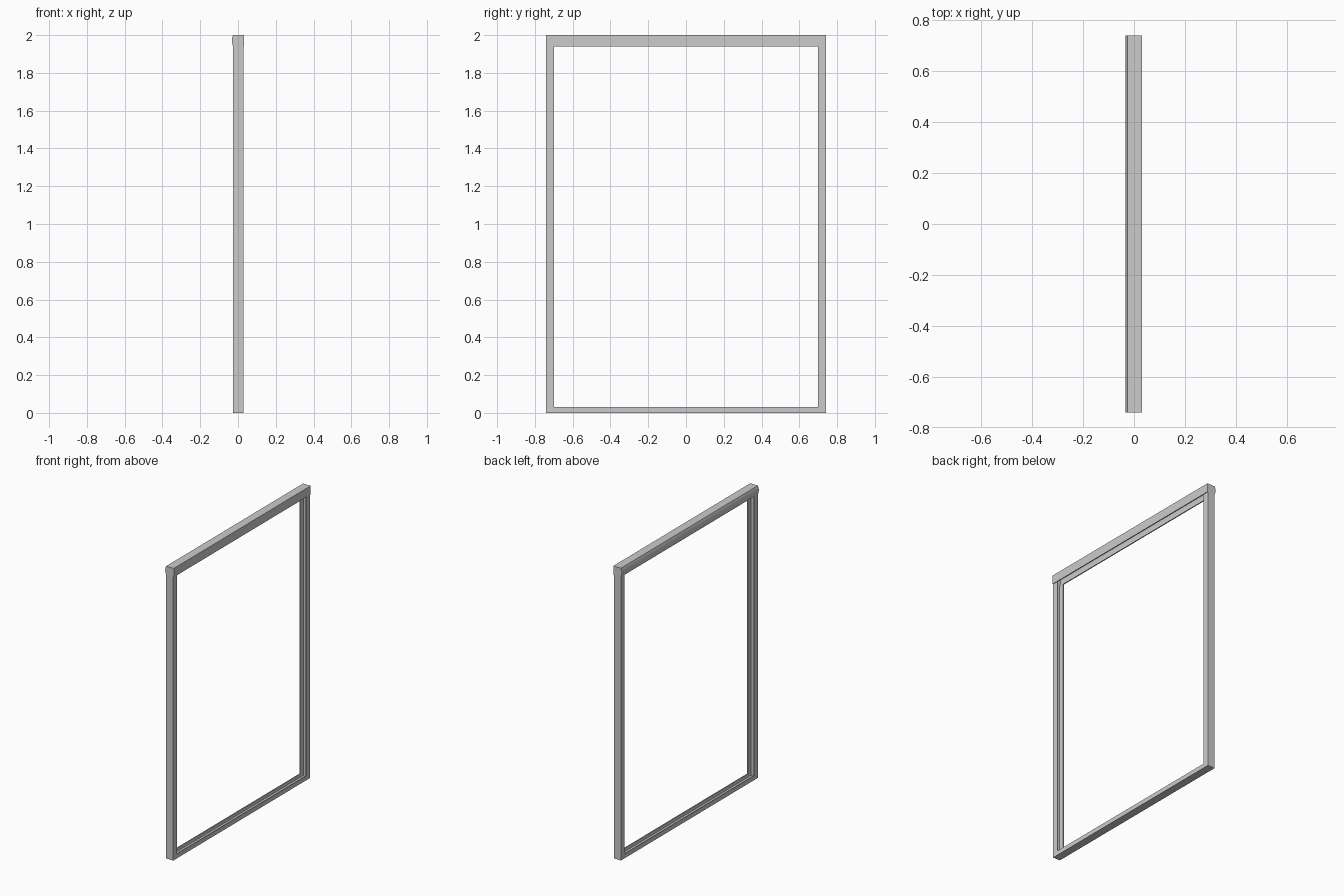
import bpy, bmesh, math
from mathutils import Vector

if "Cube" in bpy.data.objects:
    bpy.data.objects.remove(bpy.data.objects["Cube"])

W, H = 0.74, 2.0          # half width, height
XB, XF = -0.026, 0.028    # rail back and front
T = 0.007                 # wall thickness
HEAD_Z = 1.94             # underside of the head housing


def extrude(name, profile, to_3d, a, b):
    """Extrude a closed 2D profile between positions a and b."""
    bm = bmesh.new()
    verts = [bm.verts.new(to_3d(u, v, a)) for u, v in profile]
    face = bm.faces.new(verts)
    res = bmesh.ops.extrude_face_region(bm, geom=[face])
    shift = Vector(to_3d(0, 0, b)) - Vector(to_3d(0, 0, a))
    moved = [g for g in res["geom"] if isinstance(g, bmesh.types.BMVert)]
    bmesh.ops.translate(bm, vec=shift, verts=moved)
    bmesh.ops.recalc_face_normals(bm, faces=bm.faces)
    mesh = bpy.data.meshes.new(name)
    bm.to_mesh(mesh)
    bm.free()
    obj = bpy.data.objects.new(name, mesh)
    bpy.context.collection.objects.link(obj)
    return obj


def channel(base, lip):
    """U-shaped section, closed at base and open at lip."""
    floor = base + math.copysign(T, lip - base)
    return [(XB, base), (XF, base), (XF, lip), (XF - T, lip),
            (XF - T, floor), (XB + T, floor), (XB + T, lip), (XB, lip)]


def along_y(u, v, w):
    return (u, w, v)


def along_z(u, v, w):
    return (u, v, w)


# Side rails: grooves face inward
for side, name in ((-1, "left_rail"), (1, "right_rail")):
    extrude(name, channel(side * W, side * 0.70), along_z, 0, HEAD_Z)

# Bottom rail: groove faces up
extrude("bottom_rail", channel(0, 0.03), along_y, -0.735, 0.735)

# Head housing: hollow, rounded at the back, open underneath
def bulge(x_edge, depth, z0, z1, n=8):
    return [(x_edge - depth * math.sin(math.pi * i / n),
             z0 + (z1 - z0) * i / n) for i in range(n + 1)]

outer = bulge(XB, 0.007, HEAD_Z, H) + [(0.032, H), (0.032, HEAD_Z)]
inner = bulge(XB + T, 0.006, HEAD_Z, H - T) + [(0.032 - T, H - T), (0.032 - T, HEAD_Z)]
head = extrude("head_housing", outer + inner[::-1], along_y, -W + T, W - T)

# End caps close the housing
caps = [extrude(n, outer, along_y, a, b) for n, a, b in
        (("left_end_cap", -W, -W + T), ("right_end_cap", W - T, W))]

for obj in [head] + caps:
    bpy.ops.object.select_all(action='DESELECT')
    obj.select_set(True)
    bpy.context.view_layer.objects.active = obj
    bpy.ops.object.shade_smooth_by_angle(angle=math.radians(30))
